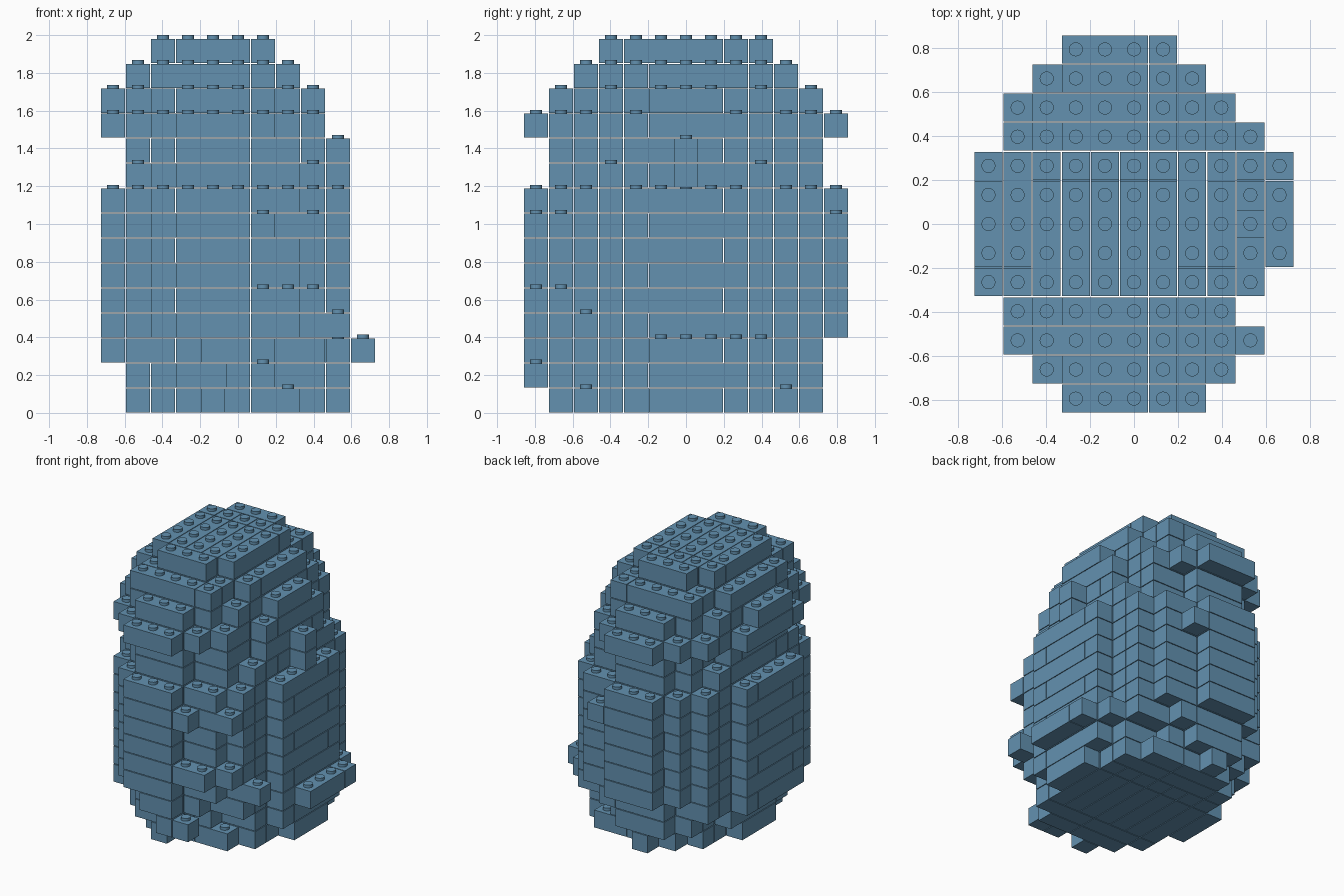
import bpy, bmesh, math
from mathutils import Matrix, Vector

default = bpy.data.objects.get("Cube")
if default:
    bpy.data.objects.remove(default)

CELL = 0.1322
GAP = 0.0025
STUD_RADIUS = 0.032
STUD_HEIGHT = 0.02

blue = bpy.data.materials.new("steel_blue")
blue.use_nodes = True
color = (0.125, 0.285, 0.435, 1)
blue.diffuse_color = color
blue.node_tree.nodes["Principled BSDF"].inputs["Base Color"].default_value = color

# Footprints: half-widths for each row outward from the middle,
# extra cells on the left flank, and the last row that gets them
WIDE = [4, 4, 4, 3, 3, 2, 1]
body = (WIDE, 1, 5)
layers = [
    ([3, 3, 2, 2, 1, 0], 2, 4),
    ([3, 3, 3, 2, 2, 1], 2, 3),
    ([4, 4, 4, 3, 3, 1], 1, 5),
    body, body, body, body, body, body,
    ([3, 3, 3, 3, 2, 1], 1, 4),
    ([3, 3, 3, 2, 2, 1], 1, 4),
    (WIDE, 0, 0),
    ([4, 4, 3, 3, 2, 1], 0, 0),
    ([3, 3, 3, 2, 2], 0, 0),
    ([2, 2, 2, 1], 0, 0),
]

# Single projecting bricks: layer, first x, last x, first y, last y
bumps = [
    (1, 0, 1, -6, -6), (2, -1, 0, -6, -6),
    (2, 5, 5, -1, 2), (2, 4, 4, 3, 3),
    (3, 4, 4, -4, -4),
    (4, 1, 2, -6, -6), (4, 3, 3, -5, -5),
    (7, 1, 1, -6, -6), (7, 3, 3, -5, -5), (7, 1, 1, 6, 6),
    (9, 4, 4, 0, 0), (10, 4, 4, 0, 0),
]


def cells_of(footprint):
    widths, extra, last = footprint
    cells = set()
    for row, half in enumerate(widths):
        right = half - 1 + (extra if row <= last else 0)
        for x in range(-1 - half, right + 1):
            cells.update({(x, row), (x, -row)})
    return cells


def add_brick(bm, x0, x1, y0, y1, level):
    size = Vector((x1 - x0 + 1, y1 - y0 + 1, 1)) * CELL - Vector((GAP, GAP, GAP)) * 2
    centre = Vector(((x0 + x1) / 2, (y0 + y1) / 2, level + 0.5)) * CELL
    bmesh.ops.create_cube(bm, size=1, matrix=Matrix.Translation(centre) @ Matrix.Diagonal((*size, 1)))


def add_stud(bm, x, y, level):
    base = (level + 1) * CELL - GAP
    top = (level + 1) * CELL + STUD_HEIGHT - GAP
    place = Matrix.Translation((x * CELL, y * CELL, (base + top) / 2))
    bmesh.ops.create_cone(bm, cap_ends=True, segments=16, radius1=STUD_RADIUS,
                          radius2=STUD_RADIUS, depth=top - base, matrix=place)


def runs(values, breaks):
    """Group consecutive values, starting a new group at each break."""
    groups = []
    for v in sorted(values):
        if groups and v == groups[-1][-1] + 1 and v not in breaks:
            groups[-1].append(v)
        else:
            groups.append([v])
    return groups


def finish(bm, name):
    mesh = bpy.data.meshes.new(name)
    bm.to_mesh(mesh)
    bm.free()
    mesh.materials.append(blue)
    obj = bpy.data.objects.new(name, mesh)
    bpy.context.collection.objects.link(obj)
    return obj


plain = [cells_of(f) for f in layers]
full = [set(c) for c in plain]
for level, x0, x1, y0, y1 in bumps:
    full[level].update((x, y) for x in range(x0, x1 + 1) for y in range(y0, y1 + 1))

# Brick courses: lengthwise bricks in the middle, crosswise bricks front and back
for level, cells in enumerate(full):
    bm = bmesh.new()
    for x in range(-5, 6):
        column = [y for y in range(-2, 3) if (x, y) in cells]
        for g in runs(column, {-1} if level % 2 else {2}):
            add_brick(bm, x, x, g[0], g[-1], level)
    for y in range(-6, 7):
        if abs(y) > 2:
            row = [x for x in range(-5, 6) if (x, y) in cells]
            for g in runs(row, {1} if level % 2 else {-2, 1}):
                add_brick(bm, g[0], g[-1], y, y, level)
    finish(bm, f"brick_course_{level + 1}")

# Studs wherever a brick top is open
bm = bmesh.new()
for level, cells in enumerate(full):
    above = full[level + 1] if level + 1 < len(full) else set()
    for x, y in sorted(cells - above):
        add_stud(bm, x, y, level)
studs = finish(bm, "studs")
bpy.context.view_layer.objects.active = studs
studs.select_set(True)
bpy.ops.object.shade_smooth_by_angle(angle=math.radians(40))
